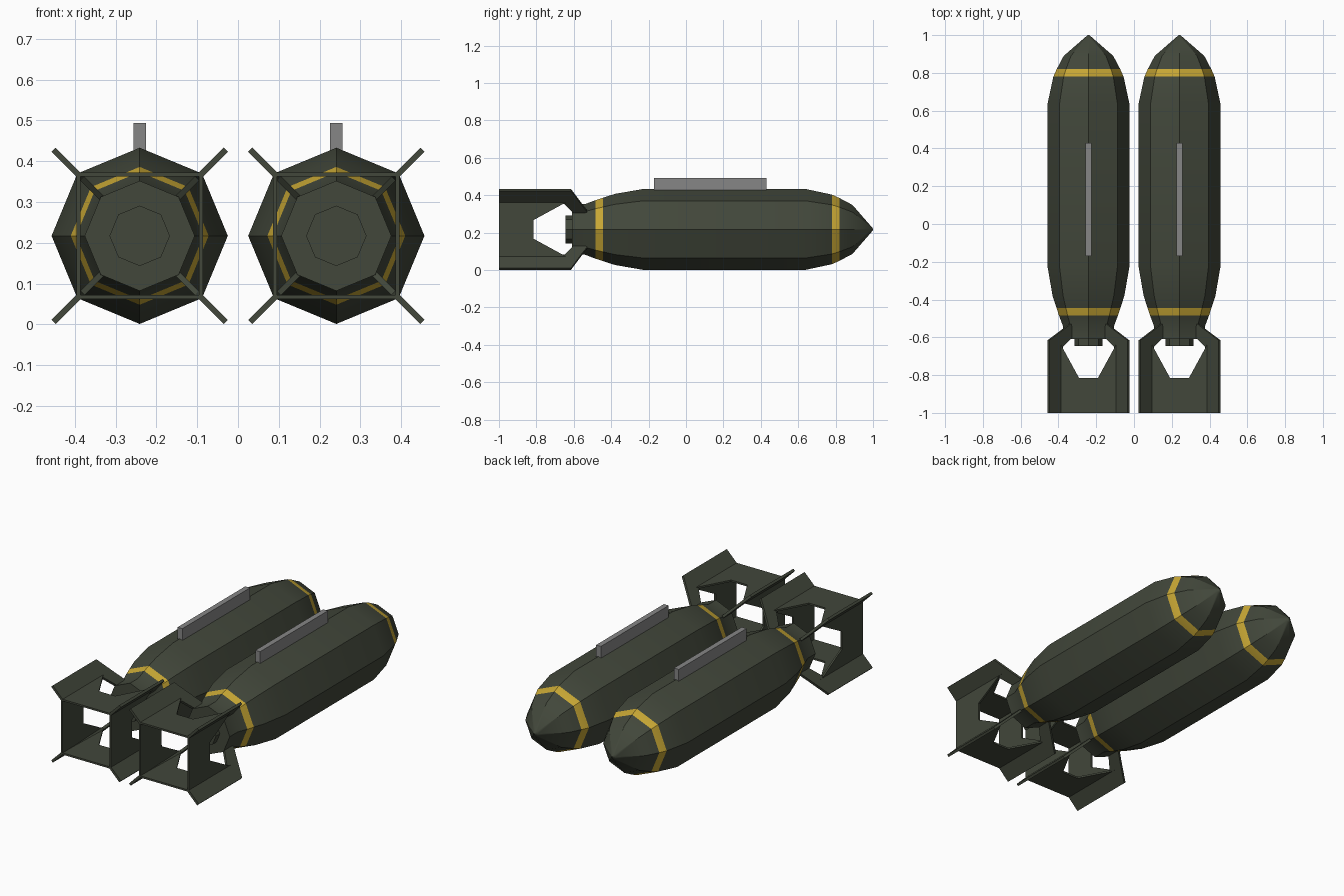
import bpy, bmesh, math
from mathutils import Matrix, Vector

if "Cube" in bpy.data.objects:
    bpy.data.objects.remove(bpy.data.objects["Cube"])

CZ = 0.217          # height of each body axis
CX = 0.241          # sideways offset of each body axis


def material(name, rgb):
    m = bpy.data.materials.new(name)
    m.diffuse_color = (*rgb, 1)
    m.use_nodes = True
    m.node_tree.nodes["Principled BSDF"].inputs["Base Color"].default_value = m.diffuse_color
    return m


olive = material("dark olive", (0.054, 0.063, 0.043))
yellow = material("mustard yellow", (0.58, 0.39, 0.035))
gray = material("mid gray", (0.24, 0.24, 0.24))


def finish(name, bm, mats):
    bmesh.ops.recalc_face_normals(bm, faces=bm.faces)
    me = bpy.data.meshes.new(name)
    bm.to_mesh(me)
    bm.free()
    for m in mats:
        me.materials.append(m)
    ob = bpy.data.objects.new(name, me)
    bpy.context.collection.objects.link(ob)
    return ob


def lathe(name, cx, profile, mats, band_rings=()):
    """Eight-sided body along y from (y, radius) pairs; listed segments are yellow."""
    bm = bmesh.new()
    rings = []
    for y, r in profile:
        rings.append([bm.verts.new((cx + r * math.cos(k * math.pi / 4), y,
                                    CZ + r * math.sin(k * math.pi / 4))) for k in range(8)])
    for i in range(len(rings) - 1):
        a, b = rings[i], rings[i + 1]
        for k in range(8):
            f = bm.faces.new((a[k], a[(k + 1) % 8], b[(k + 1) % 8], b[k]))
            f.material_index = 1 if i in band_rings else 0
    bm.faces.new(rings[0])
    bm.faces.new(rings[-1])
    ob = finish(name, bm, mats)
    bpy.ops.object.select_all(action='DESELECT')
    ob.select_set(True)
    bpy.context.view_layer.objects.active = ob
    bpy.ops.object.shade_smooth_by_angle(angle=math.radians(30))
    return ob


def plates(name, cx, outline, thickness, angles):
    """Flat plates from (y, radial, tangential) outlines, repeated around the axis."""
    bm = bmesh.new()
    for ang in angles:
        rad = Vector((math.cos(ang), 0, math.sin(ang)))
        tan = Vector((-math.sin(ang), 0, math.cos(ang)))
        normal = outline["normal"]
        front, back = [], []
        for y, d in outline["points"]:
            for side, out in ((-1, front), (1, back)):
                t = side * thickness / 2
                if normal == "tangent":
                    p = rad * d + tan * t
                else:
                    p = rad * (outline["radius"] + t) + tan * d
                out.append(bm.verts.new((cx + p.x, y, CZ + p.z)))
        bm.faces.new(front)
        bm.faces.new(back[::-1])
        n = len(front)
        for i in range(n):
            j = (i + 1) % n
            bm.faces.new((front[i], back[i], back[j], front[j]))
    return finish(name, bm, [olive])


# Body profile from tail to nose
body_profile = [(-0.61, 0.135), (-0.54, 0.135), (-0.485, 0.156), (-0.445, 0.169),
                (-0.38, 0.19), (-0.23, 0.216), (0.64, 0.216), (0.78, 0.186),
                (0.82, 0.168), (0.89, 0.131), (0.99, 0.016), (1.0, 0.004)]

# Diagonal fin, radial distances measured along the diagonal
S = math.sqrt(2)
fin = {"normal": "tangent",
       "points": [(-1.0, 0.211 * S), (-0.615, 0.211 * S), (-0.56, 0.138 * S),
                  (-0.53, 0.10 * S), (-0.53, 0.085 * S), (-0.60, 0.09 * S),
                  (-0.65, 0.14 * S), (-1.0, 0.146 * S)]}

# Box tail wall with a tapered notch open toward the nose
wall = {"normal": "radial", "radius": 0.15,
        "points": [(-1.0, -0.155), (-1.0, 0.155), (-0.62, 0.155), (-0.65, 0.14),
                   (-0.815, 0.05), (-0.815, -0.05), (-0.65, -0.14), (-0.62, -0.155)]}

for label, cx in (("left", -CX), ("right", CX)):
    lathe(label + "_body", cx, body_profile, [olive, yellow], band_rings=(2, 7))
    lathe(label + "_tail_plug", cx, [(-0.645, 0.074), (-0.60, 0.074)], [olive])
    quarter = [k * math.pi / 2 for k in range(4)]
    plates(label + "_diagonal_fins", cx, fin, 0.014, [a + math.pi / 4 for a in quarter])
    plates(label + "_box_tail", cx, wall, 0.01, quarter)

    # Hanging lug on top
    bm = bmesh.new()
    bmesh.ops.create_cube(bm, size=1, matrix=Matrix.Translation((cx, 0.13, 0.453))
                          @ Matrix.Diagonal((0.03, 0.60, 0.08, 1)))
    finish(label + "_top_lug", bm, [gray])
